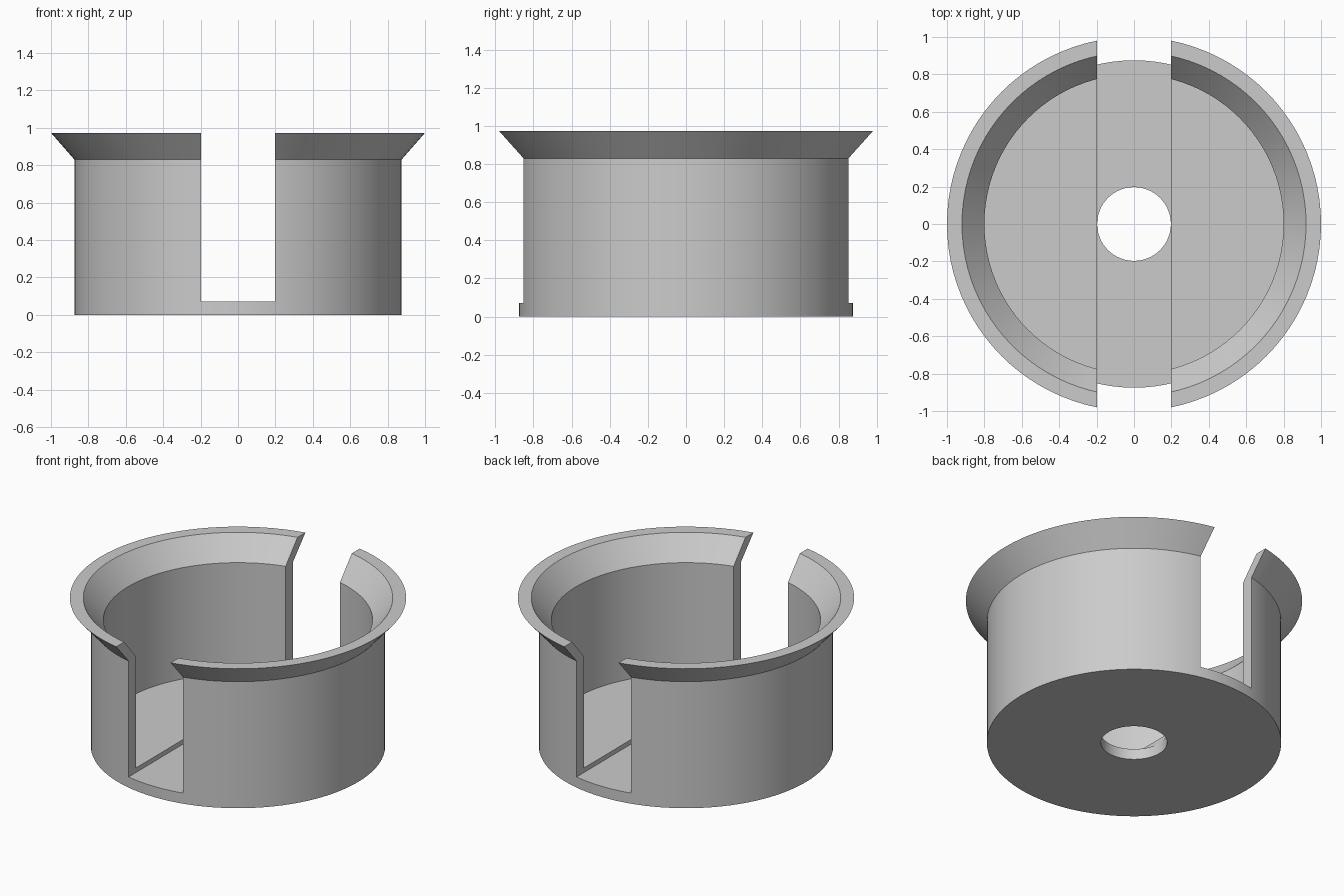
import bpy
import bmesh
from math import pi

SEGMENTS = 96
HOLE_R, INNER_R, OUTER_R = 0.197, 0.8, 0.875
LIP_INNER_R, LIP_R = 0.92, 1.0
SLOT_Z, FLOOR_Z, LIP_Z, TOP_Z = 0.07, 0.1, 0.83, 0.973
SLOT_HALF = 0.197

if "Cube" in bpy.data.objects:
    bpy.data.objects.remove(bpy.data.objects["Cube"])

grey = bpy.data.materials.new("plain grey")
grey.use_nodes = True
colour = (0.6, 0.6, 0.6, 1)
grey.diffuse_color = colour
grey.node_tree.nodes["Principled BSDF"].inputs["Base Color"].default_value = colour


def make_object(name, bm):
    bmesh.ops.recalc_face_normals(bm, faces=bm.faces)
    mesh = bpy.data.meshes.new(name)
    bm.to_mesh(mesh)
    bm.free()
    mesh.materials.append(grey)
    obj = bpy.data.objects.new(name, mesh)
    bpy.context.collection.objects.link(obj)
    return obj


def lathe(name, profile):
    """Spin a closed (radius, height) profile around z."""
    bm = bmesh.new()
    verts = [bm.verts.new((r, 0, z)) for r, z in profile]
    edges = [bm.edges.new((v, verts[i - 1])) for i, v in enumerate(verts)]
    bmesh.ops.spin(bm, geom=verts + edges, axis=(0, 0, 1), cent=(0, 0, 0),
                   angle=2 * pi, steps=SEGMENTS, use_merge=True)
    bmesh.ops.remove_doubles(bm, verts=bm.verts, dist=0.0001)
    return make_object(name, bm)


# Cup with a holed floor, straight wall and flared lip
cup = lathe("slotted_cup", [
    (HOLE_R, 0), (OUTER_R, 0), (OUTER_R, LIP_Z), (LIP_R, TOP_Z),
    (LIP_INNER_R, TOP_Z), (INNER_R, LIP_Z), (INNER_R, FLOOR_Z), (HOLE_R, FLOOR_Z),
])

# Slot running front to back, leaving a shallow channel in the floor
bm = bmesh.new()
bmesh.ops.create_cube(bm, size=2)
for v in bm.verts:
    v.co.x *= SLOT_HALF
    v.co.y *= 1.2
    v.co.z = SLOT_Z if v.co.z < 0 else TOP_Z + 0.2
cutter = make_object("slot_cutter", bm)
cutter.hide_render = True

cut = cup.modifiers.new("slot", "BOOLEAN")
cut.operation = "DIFFERENCE"
cut.solver = "EXACT"
cut.object = cutter
bpy.ops.object.select_all(action="DESELECT")
bpy.context.view_layer.objects.active = cup
cup.select_set(True)
bpy.ops.object.modifier_apply(modifier=cut.name)
bpy.data.objects.remove(cutter)

# Smooth round walls, crisp rims and slot edges
bpy.ops.object.shade_smooth_by_angle(angle=pi / 6)
